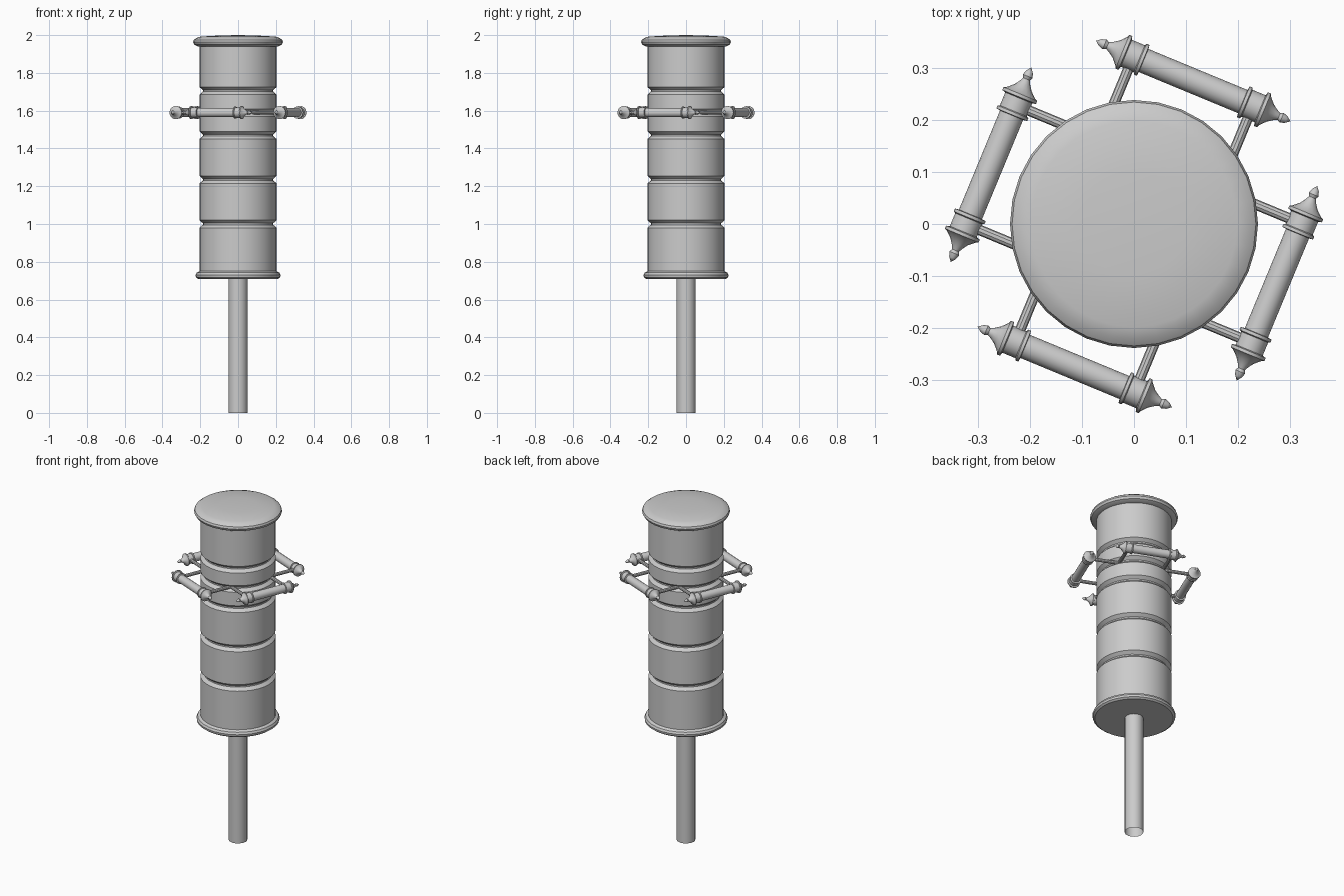
import bpy, bmesh, math
from mathutils import Matrix, Vector

cube = bpy.data.objects.get("Cube")
if cube:
    bpy.data.objects.remove(cube, do_unlink=True)

grey = bpy.data.materials.new("plain grey")
grey.use_nodes = True
colour = (0.6, 0.6, 0.6, 1)
grey.diffuse_color = colour
grey.node_tree.nodes["Principled BSDF"].inputs["Base Color"].default_value = colour


def lathe(name, profile, sides, matrix=Matrix()):
    """Spin (radius, height) points round z, then place with matrix."""
    bm = bmesh.new()
    rings = []
    for r, z in profile:
        if r == 0:
            rings.append([bm.verts.new((0, 0, z))])
        else:
            rings.append([bm.verts.new((r * math.cos(a), r * math.sin(a), z))
                          for a in (math.tau * i / sides for i in range(sides))])
    for low, high in zip(rings, rings[1:]):
        for i in range(sides):
            j = (i + 1) % sides
            corners = [low[i % len(low)], low[j % len(low)],
                       high[j % len(high)], high[i % len(high)]]
            bm.faces.new(list(dict.fromkeys(corners)))
    bmesh.ops.recalc_face_normals(bm, faces=bm.faces)
    bm.transform(matrix)
    mesh = bpy.data.meshes.new(name)
    bm.to_mesh(mesh)
    bm.free()
    mesh.materials.append(grey)
    obj = bpy.data.objects.new(name, mesh)
    bpy.context.collection.objects.link(obj)
    bpy.ops.object.select_all(action="DESELECT")
    obj.select_set(True)
    bpy.context.view_layer.objects.active = obj
    bpy.ops.object.shade_smooth_by_angle(angle=math.radians(32))
    return obj


def along(start, direction):
    """Matrix that moves the z axis to start and points it in direction."""
    return Matrix.Translation(start) @ direction.to_track_quat("Z", "Y").to_matrix().to_4x4()


# Pole, open at the foot
lathe("pole", [(0.051, 0), (0.051, 0.72)], 16)

# Drum with a foot rim and V-shaped grooves
R = 0.204
drum = [(0, 0.71), (0.212, 0.71), (0.223, 0.718), (0.225, 0.73), (0.219, 0.742), (R, 0.75)]
for z in (1.0, 1.235, 1.47, 1.59, 1.705):
    drum += [(R, z - 0.02), (R - 0.018, z - 0.004), (R - 0.018, z + 0.004), (R, z + 0.02)]
drum += [(R, 1.95)]
lathe("drum", drum, 32)

# Domed lid
lathe("lid", [(0.19, 1.94), (0.212, 1.94), (0.232, 1.95), (0.238, 1.963), (0.234, 1.975),
              (0.22, 1.985), (0.198, 1.992), (0.1, 1.998), (0, 2.0)], 32)

# Four handle bars, each with finials and two mounting rods
half = [(0.024, 0.103), (0.032, 0.104), (0.032, 0.11), (0.028, 0.112), (0.028, 0.139),
        (0.035, 0.141), (0.035, 0.147), (0.029, 0.15), (0.018, 0.16), (0.011, 0.17),
        (0.007, 0.178), (0.01, 0.184), (0.007, 0.193), (0, 0.202)]
bar = [(r, -z) for r, z in reversed(half)] + half
for k in range(4):
    angle = math.radians(67.5 + 90 * k)
    out = Vector((math.cos(angle), math.sin(angle), 0))
    side = Vector((out.y, -out.x, 0))
    centre = out * 0.297 + Vector((0, 0, 1.59))
    lathe(f"handle_bar_{k + 1}", bar, 16, along(centre, side))
    for s, label in ((-1, "a"), (1, "b")):
        lathe(f"mounting_rod_{k + 1}{label}", [(0.01, 0), (0.01, 0.165)], 10,
              along(centre + side * 0.124 * s - out * 0.165, out))
